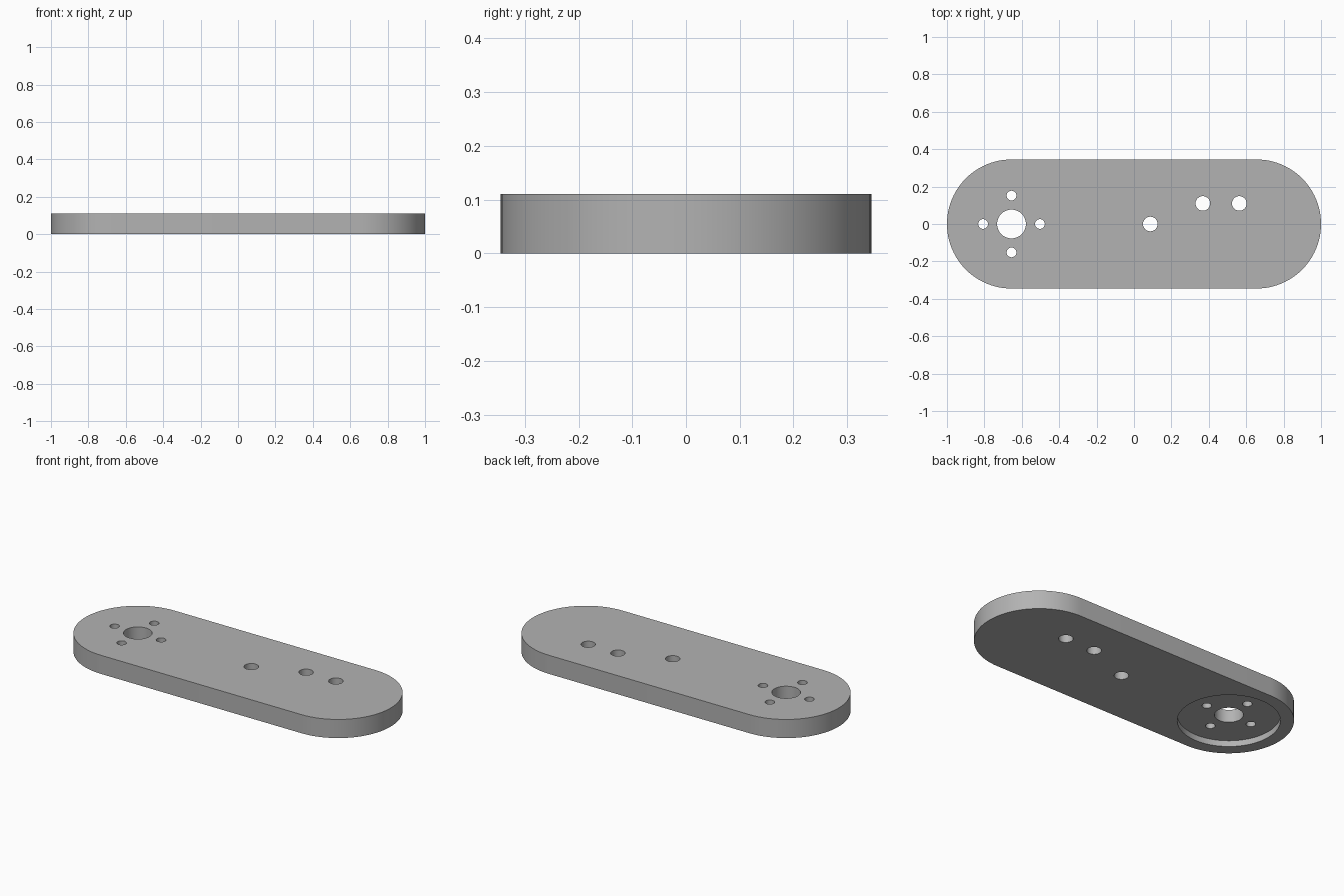
import bpy
import bmesh
from math import cos, sin, pi, radians

HALF_LENGTH, RADIUS, THICK = 1.0, 0.345, 0.11
END = HALF_LENGTH - RADIUS
RECESS_RADIUS, RECESS_DEPTH = 0.273, 0.035

cube = bpy.data.objects.get("Cube")
if cube:
    bpy.data.objects.remove(cube, do_unlink=True)

# Plain grey metal
grey = bpy.data.materials.new("plain_grey")
grey.use_nodes = True
colour = (0.45, 0.45, 0.45, 1)
grey.diffuse_color = colour
grey.node_tree.nodes["Principled BSDF"].inputs["Base Color"].default_value = colour


def prism(name, outline, z0, z1):
    """Upright solid from a closed outline."""
    bm = bmesh.new()
    base = bm.faces.new([bm.verts.new((x, y, z0)) for x, y in outline])
    top = bmesh.ops.extrude_face_region(bm, geom=[base])["geom"]
    bmesh.ops.translate(bm, vec=(0, 0, z1 - z0),
                        verts=[g for g in top if isinstance(g, bmesh.types.BMVert)])
    bmesh.ops.recalc_face_normals(bm, faces=bm.faces)
    mesh = bpy.data.meshes.new(name)
    bm.to_mesh(mesh)
    bm.free()
    mesh.materials.append(grey)
    obj = bpy.data.objects.new(name, mesh)
    bpy.context.collection.objects.link(obj)
    return obj


def arc(cx, cy, r, start, sweep, steps):
    return [(cx + r * cos(start + sweep * i / steps),
             cy + r * sin(start + sweep * i / steps)) for i in range(steps + 1)]


def cut_round(target, x, y, r, z0, z1, steps=48):
    cutter = prism("cutter", arc(x, y, r, 0, 2 * pi, steps)[:-1], z0, z1)
    cutter.hide_render = True
    mod = target.modifiers.new("cut", "BOOLEAN")
    mod.operation, mod.solver, mod.object = "DIFFERENCE", "EXACT", cutter
    bpy.ops.object.modifier_apply(modifier=mod.name)
    bpy.data.objects.remove(cutter, do_unlink=True)


# Arm plate with fully rounded ends
outline = arc(END, 0, RADIUS, -pi / 2, pi, 48) + arc(-END, 0, RADIUS, pi / 2, pi, 48)
plate = prism("arm_plate", outline, 0, THICK)
bpy.context.view_layer.objects.active = plate
plate.select_set(True)

# Round recess under the hub end
cut_round(plate, -END, 0, RECESS_RADIUS, -0.1, RECESS_DEPTH, 96)

# Hub bore and its four bolt holes
holes = [(-END, 0, 0.077)]
for k in range(4):
    holes.append((-END + 0.152 * cos(k * pi / 2), 0.152 * sin(k * pi / 2), 0.026))

# Three mounting holes
holes += [(0.087, 0, 0.039), (0.368, 0.11, 0.039), (0.563, 0.11, 0.039)]
for x, y, r in holes:
    cut_round(plate, x, y, r, -0.1, THICK + 0.1)

bpy.ops.object.shade_smooth_by_angle(angle=radians(30))
